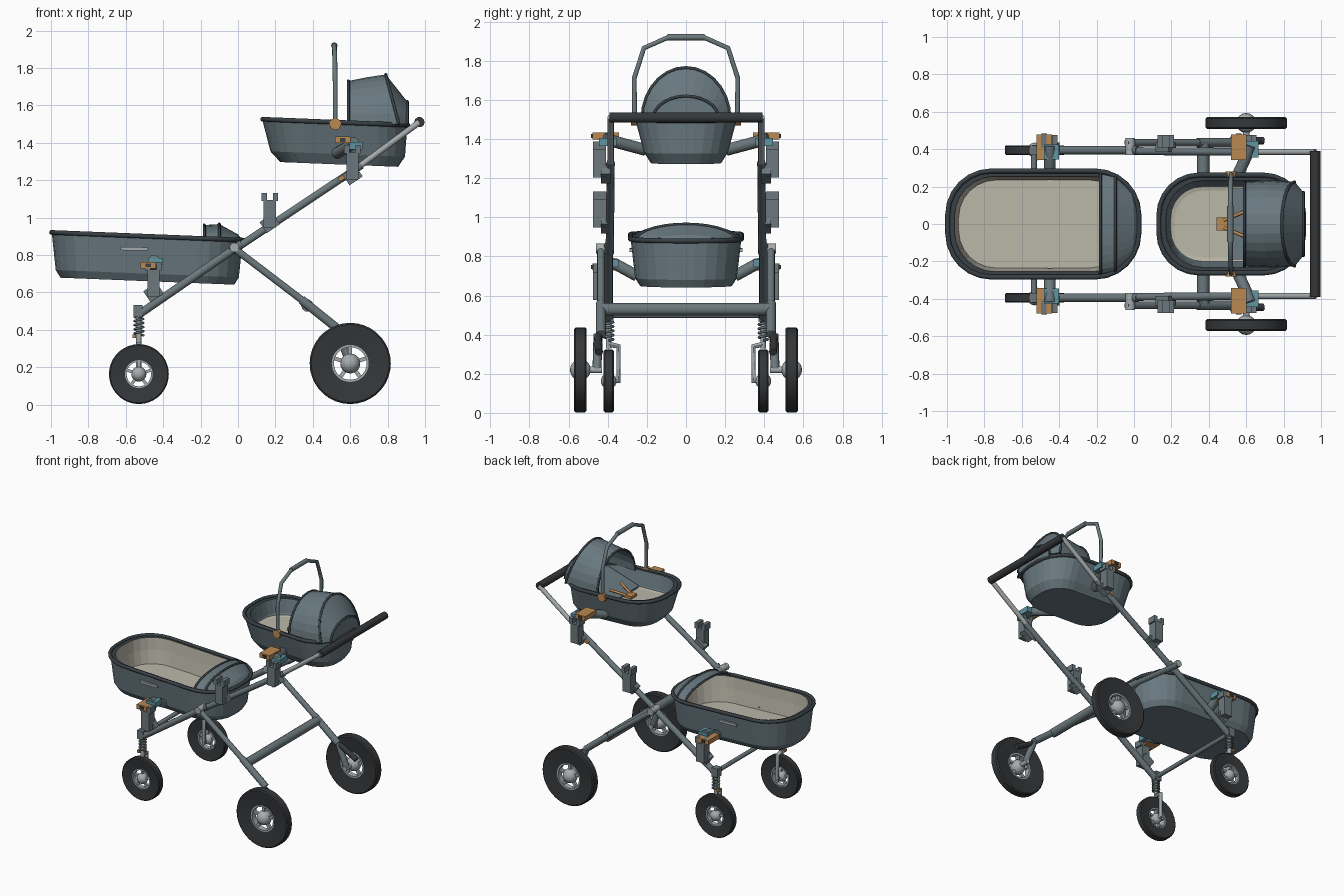
import bpy
import bmesh
from math import sin, cos, pi, radians
from mathutils import Matrix, Vector

if "Cube" in bpy.data.objects:
    bpy.data.objects.remove(bpy.data.objects["Cube"])


def material(name, rgb):
    m = bpy.data.materials.new(name)
    m.use_nodes = True
    m.diffuse_color = (*rgb, 1)
    m.node_tree.nodes["Principled BSDF"].inputs["Base Color"].default_value = (*rgb, 1)
    return m


FABRIC = material("slate_fabric", (.14, .19, .215))
TRIM = material("dark_trim", (.04, .052, .06))
LINING = material("beige_lining", (.5, .48, .4))
FRAME = material("grey_frame", (.15, .19, .205))
METAL = material("light_metal", (.38, .41, .42))
RUBBER = material("black_rubber", (.036, .038, .041))
ORANGE = material("orange_clip", (.5, .25, .085))
TEAL = material("teal_clip", (.115, .3, .35))


def add(name, mesh, mats, smooth=False):
    ob = bpy.data.objects.new(name, mesh)
    bpy.context.collection.objects.link(ob)
    for m in mats:
        mesh.materials.append(m)
    if smooth:
        for p in mesh.polygons:
            p.use_smooth = True
        mesh.set_sharp_from_angle(angle=radians(40))
    return ob


def finish(bm, name, mats, smooth=False):
    bmesh.ops.recalc_face_normals(bm, faces=bm.faces)
    mesh = bpy.data.meshes.new(name)
    bm.to_mesh(mesh)
    bm.free()
    return add(name, mesh, mats, smooth)


def box(name, centre, size, mat, tilt=0):
    bm = bmesh.new()
    bmesh.ops.create_cube(bm, size=1)
    bm.transform(Matrix.Translation(centre) @ Matrix.Rotation(tilt, 4, 'Y') @ Matrix.Diagonal((*size, 1)))
    return finish(bm, name, [mat])


def tube(name, pts, r, mat, cyclic=False):
    cu = bpy.data.curves.new(name, 'CURVE')
    cu.dimensions = '3D'
    cu.bevel_depth = r
    cu.bevel_resolution = 3
    cu.use_fill_caps = True
    sp = cu.splines.new('POLY')
    sp.points.add(len(pts) - 1)
    for p, co in zip(sp.points, pts):
        p.co = (*co, 1)
    sp.use_cyclic_u = cyclic
    temp = bpy.data.objects.new(name + "_path", cu)
    mesh = bpy.data.meshes.new_from_object(temp)
    bpy.data.objects.remove(temp)
    mesh.materials.clear()
    mesh.name = name
    return add(name, mesh, [mat], True)


def loft(name, rings, mats, index, closed=True, smooth=False):
    """Skin a list of point rings; index gives the material of each band."""
    bm = bmesh.new()
    rows = [[bm.verts.new(p) for p in ring] for ring in rings]
    n = len(rows[0])
    for a, b, mi in zip(rows, rows[1:], index):
        for i in range(n if closed else n - 1):
            j = (i + 1) % n
            bm.faces.new((a[i], a[j], b[j], b[i])).material_index = mi
    if closed:
        bm.faces.new(rows[0]).material_index = index[0]
        bm.faces.new(rows[-1]).material_index = index[-1]
    return finish(bm, name, mats, smooth)


def wheel_ring(name, centre, profile, mat, steps=36):
    """Closed (radius, width) profile turned about the y axis."""
    bm = bmesh.new()
    rows = []
    for i in range(steps):
        a = 2 * pi * i / steps
        rows.append([bm.verts.new(Vector(centre) + Vector((r * cos(a), w, r * sin(a)))) for r, w in profile])
    n = len(profile)
    for i in range(steps):
        a, b = rows[i], rows[(i + 1) % steps]
        for j in range(n):
            k = (j + 1) % n
            bm.faces.new((a[j], a[k], b[k], b[j]))
    return finish(bm, name, [mat], True)


def wheel(name, centre, r, inner, half):
    wheel_ring(name + "_tyre", centre, [(inner, -half * .6), (r * .96, -half), (r, -half * .75),
                                        (r, half * .75), (r * .96, half), (inner, half * .6)], RUBBER)
    wheel_ring(name + "_rim", centre, [(inner * .9, -half * .65), (inner * 1.02, -half * .65),
                                       (inner * 1.02, half * .65), (inner * .9, half * .65)], METAL)
    bm = bmesh.new()
    bmesh.ops.create_uvsphere(bm, u_segments=16, v_segments=10, radius=inner * .55)
    bm.transform(Matrix.Translation(centre))
    finish(bm, name + "_hub", [METAL], True)
    for i in range(5):
        a = 2 * pi * i / 5 + pi / 2
        mid = Vector(centre) + Vector((cos(a), 0, sin(a))) * inner * .7
        box(f"{name}_spoke_{i + 1}", mid, (inner * .5, .02, inner * .22), METAL, -a)


def outline(dx, hx, hy, r, z, n=6):
    pts = []
    for q, (sx, sy) in enumerate([(1, 1), (-1, 1), (-1, -1), (1, -1)]):
        for i in range(n + 1):
            a = (q + i / n) * pi / 2
            pts.append((dx + sx * (hx - r) + r * cos(a), sy * (hy - r) + r * sin(a), z))
    return pts


def tub(name, centre, tilt, levels, index):
    """Shell with a piped rim; levels run up the outside and down the inside."""
    rings = [outline(*lv) for lv in levels]
    top = max(rings, key=lambda ring: ring[0][2])
    parts = [loft(name + "_shell", rings, [FABRIC, LINING, TRIM], index),
             tube(name + "_rim", top, .013, TRIM, True)]
    for ob in parts:
        ob.location = centre
        ob.rotation_euler.y = tilt


def arch(base, top, hy, n=14):
    pts = []
    for i in range(n + 1):
        a = pi * i / n
        f = sin(a)
        pts.append((base[0] + (top[0] - base[0]) * f, hy * cos(a), base[1] + (top[1] - base[1]) * f))
    return pts


def canopy(name, ribs, piped):
    rings = [arch(*rib) for rib in ribs]
    shell = loft(name, rings, [FABRIC], [0] * len(rings), closed=False)
    mod = shell.modifiers.new("thickness", 'SOLIDIFY')
    mod.thickness = .008
    for i in piped:
        tube(f"{name}_rib_{i + 1}", rings[i], .008, TRIM)


# Carrycot with beige lining and small apron
tub("carrycot", (-.485, 0, .9), .04,
    [(.01, .465, .235, .2, -.24), (.008, .49, .26, .22, -.2), (0, .51, .282, .235, -.01), (0, .512, .284, .235, 0),
     (0, .475, .255, .215, 0), (0, .465, .248, .21, -.09), (.005, .45, .235, .2, -.19)], [0, 0, 0, 2, 1, 1])
canopy("carrycot_apron", [((-.18, .88), (-.18, .96), .27), ((-.1, .88), (-.1, .965), .255),
                          ((-.02, .875), (0, .91), .18), ((.01, .87), (.02, .885), .1)], [0, 1])

# Infant seat with hood, backrest, harness and carry handle
tub("seat", (.52, 0, 1.51), .04,
    [(.03, .315, .18, .15, -.225), (.02, .36, .215, .18, -.17), (0, .385, .255, .21, -.02), (0, .388, .262, .215, 0),
     (0, .35, .232, .2, 0), (.01, .335, .205, .17, -.1), (.01, .33, .2, .17, -.11), (.01, .31, .18, .16, -.115)],
    [0, 0, 0, 2, 0, 0, 1])
canopy("seat_hood", [((.59, 1.5), (.59, 1.73), .225), ((.74, 1.5), (.69, 1.75), .232), ((.86, 1.5), (.79, 1.765), .225),
                     ((.905, 1.5), (.905, 1.62), .17), ((.9, 1.49), (.91, 1.5), .15)], [0, 2, 3])
box("seat_backrest", (.69, 0, 1.45), (.33, .38, .02), FABRIC, -.3)
box("harness_buckle", (.47, 0, 1.425), (.06, .07, .02), ORANGE)
for s in (1, -1):
    tube(f"harness_strap_{'back' if s > 0 else 'front'}", [(.48, s * .02, 1.43), (.6, s * .07, 1.46)], .009, ORANGE)
half_loop = [(.52, .262, 1.5), (.52, .265, 1.71), (.517, .215, 1.865), (.515, .09, 1.92)]
tube("carry_handle", half_loop + [(x, -y, z) for x, y, z in reversed(half_loop)], .013, FRAME)
tube("carry_handle_grip", [(.515, .095, 1.92), (.515, -.095, 1.92)], .017, FRAME)

# Bars across the frame
tube("push_handle", [(.97, -.39, 1.51), (.97, .39, 1.51)], .028, RUBBER)
tube("wide_crossbar", [(.37, -.43, .53), (.37, .43, .53)], .033, FRAME)
tube("narrow_crossbar", [(-.535, -.4, .5), (-.535, .4, .5)], .016, FRAME)

for s, side in ((1, "back"), (-1, "front")):
    # Folding frame tubes
    tube(side + "_lower_tube", [(-.54, s * .395, .475), (.02, s * .395, .86)], .023, FRAME)
    tube(side + "_middle_tube", [(-.04, s * .39, .815), (.66, s * .385, 1.28)], .021, FRAME)
    tube(side + "_upper_tube", [(.64, s * .385, 1.267), (.97, s * .385, 1.51)], .017, METAL)
    tube(side + "_rear_leg", [(-.04, s * .435, .85), (.38, s * .435, .53)], .02, FRAME)
    tube(side + "_rear_leg_sleeve", [(.34, s * .435, .56), (.54, s * .435, .4)], .025, FRAME)
    tube(side + "_hinge", [(-.02, s * .37, .84), (-.02, s * .46, .84)], .026, METAL)

    # Small swivel wheel with spring and one-sided fork
    x, y = -.53, s * .395
    wheel(side + "_small_wheel", (x, y, .163), .16, .073, .026)
    box(side + "_spring_housing", (x - .005, y, .5), (.05, .05, .065), FRAME)
    tube(side + "_spring_core", [(x, y, .33), (x, y, .5)], .015, METAL)
    tube(side + "_spring", [(x + .024 * cos(i * pi / 5), y + .024 * sin(i * pi / 5), .37 + i * .0022)
                            for i in range(46)], .006, FRAME)
    tube(side + "_fork", [(x, y, .35), (x, s * .345, .34), (x, s * .345, .163), (x, y, .163)], .015, METAL)
    box(side + "_swivel_lock", (x - .025, y, .365), (.02, .03, .02), ORANGE)

    # Large wheel with swing arm and damper
    wheel(side + "_large_wheel", (.6, s * .54, .22), .217, .097, .032)
    tube(side + "_swing_arm", [(.53, s * .45, .4), (.6, s * .455, .22)], .023, FRAME)
    tube(side + "_damper", [(.54, s * .45, .39), (.69, s * .445, .31)], .02, RUBBER)
    tube(side + "_axle", [(.6, s * .43, .22), (.6, s * .55, .22)], .018, METAL)

    # Three mounting sockets with forked tops
    for i, (bx, bz) in enumerate([(-.452, .65), (.17, 1.02), (.612, 1.275)]):
        name = f"{side}_socket_{i + 1}"
        box(name, (bx, s * .443, bz), (.066, .066, .145), FRAME)
        for d in (-1, 1):
            box(f"{name}_prong_{'left' if d > 0 else 'right'}", (bx + d * .03, s * .443, bz + .09),
                (.028, .066, .045), FRAME)
        box(name + "_clamp", (bx, s * .41, bz - .05), (.085, .05, .07), FRAME, -.6)

    # Carrier arms, orange release plates and teal catches
    tube(side + "_carrycot_arm", [(-.45, s * .42, .77), (-.45, s * .36, .76), (-.45, s * .25, .7)], .031, FRAME)
    tube(side + "_seat_arm", [(.62, s * .42, 1.4), (.6, s * .36, 1.385), (.53, s * .21, 1.345)], .031, FRAME)
    for name, cx, cz in (("carrycot", -.48, .745), ("seat", .56, 1.415)):
        box(f"{side}_{name}_release", (cx, s * .41, cz), (.085, .135, .035), ORANGE)
        box(f"{side}_{name}_release_button", (cx, s * .46, cz), (.03, .05, .02), TRIM)
    box(side + "_carrycot_catch", (-.44, s * .385, .765), (.08, .08, .04), TEAL)
    box(side + "_seat_catch", (.63, s * .4, 1.385), (.07, .09, .04), TEAL)
    box(side + "_fold_latch", (.56, s * .395, 1.215), (.05, .05, .022), ORANGE, -.6)

    # Tub fittings
    tube(side + "_handle_pivot", [(.52, s * .25, 1.5), (.52, s * .28, 1.5)], .032, ORANGE)
    box(side + "_carrycot_grip", (-.555, s * .283, .833), (.145, .014, .018), METAL, .02)
